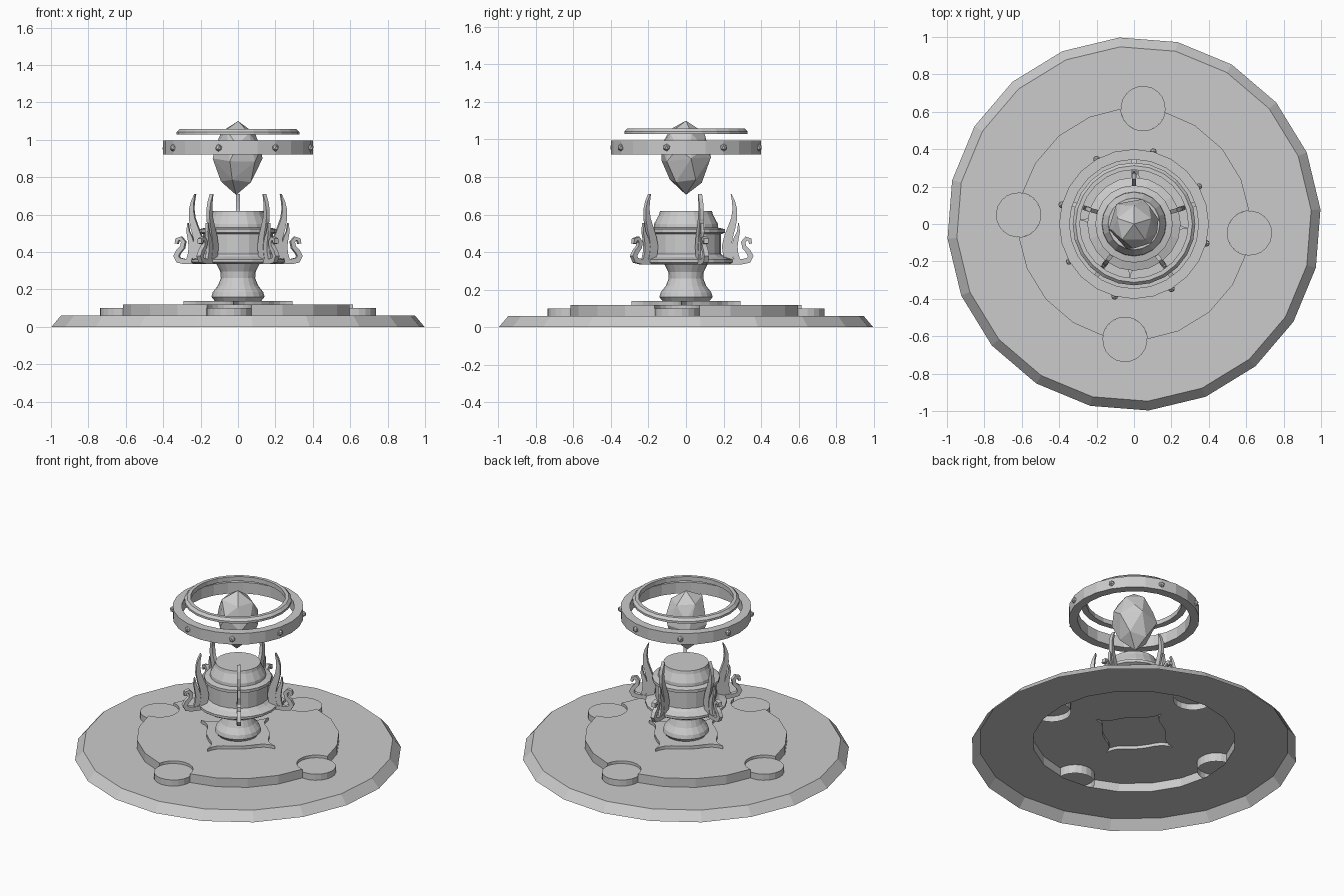
import bpy, bmesh, math, random
from mathutils import Vector

if "Cube" in bpy.data.objects:
    bpy.data.objects.remove(bpy.data.objects["Cube"])

random.seed(4)
stone = bpy.data.materials.new("grey_stone")
stone.diffuse_color = (0.6, 0.6, 0.6, 1)
stone.use_nodes = True
stone.node_tree.nodes["Principled BSDF"].inputs["Base Color"].default_value = stone.diffuse_color
TWIST = math.radians(-4.5)


def make(name, bm):
    me = bpy.data.meshes.new(name)
    bm.to_mesh(me)
    bm.free()
    ob = bpy.data.objects.new(name, me)
    bpy.context.collection.objects.link(ob)
    me.materials.append(stone)
    return ob


def polar(r, a, z=0.0):
    return Vector((r * math.cos(a), r * math.sin(a), z))


def lathe(name, prof, n=20, closed=False, start=0.0):
    """Spin (radius, height) points; closed joins last to first, r = 0 makes a cap."""
    bm = bmesh.new()
    rows = [[bm.verts.new(polar(r, start + math.tau * k / n, z)) for k in range(n)]
            for r, z in prof if r > 0]
    pairs = list(zip(rows, rows[1:] + rows[:1])) if closed else list(zip(rows, rows[1:]))
    for lo, hi in pairs:
        for k in range(n):
            j = (k + 1) % n
            bm.faces.new((lo[k], lo[j], hi[j], hi[k]))
    if prof[-1][0] == 0:
        bm.faces.new(rows[-1])
    return make(name, bm)


def open_slab(name, outline, z0, z1, hole=None):
    """Wall and top cap without a bottom; the cap may have a hole."""
    bm = bmesh.new()
    lo = [bm.verts.new((p.x, p.y, z0)) for p in outline]
    hi = [bm.verts.new((p.x, p.y, z1)) for p in outline]
    n = len(outline)
    for k in range(n):
        j = (k + 1) % n
        bm.faces.new((lo[k], lo[j], hi[j], hi[k]))
    edges = [bm.edges.get((hi[k], hi[(k + 1) % n])) for k in range(n)]
    if hole:
        inner = [bm.verts.new((p.x, p.y, z1)) for p in hole]
        edges += [bm.edges.new((inner[k], inner[k - 1])) for k in range(len(inner))]
    fill = bmesh.ops.triangle_fill(bm, edges=edges, use_beauty=True, normal=(0, 0, 1))
    for f in [g for g in fill["geom"] if isinstance(g, bmesh.types.BMFace)]:
        f.normal_update()
        if f.normal.z < 0:
            f.normal_flip()
    return make(name, bm)


# Base: open sloping rim and a flat ring
lathe("base_rim", [(1, 0), (0.95, 0.059), (0.62, 0.059)], start=math.radians(4.5))

# Raised dais with four round notches, each holding a low disc
R, NR = 0.62, 0.12
half = 2 * math.asin(NR / 2 / R)
sweep = math.acos(NR / 2 / R)
dais = []
for q in range(4):
    a = TWIST + q * math.pi / 2
    c = polar(R, a)
    for k in range(11):
        dais.append(c + polar(NR, a + math.pi + sweep * (1 - k / 5)))
    dais += [polar(R, a + math.radians(d)) for d in (27, 45, 63)]
    disc = [c + polar(NR, a + math.tau * k / 20) for k in range(20)]
    open_slab(f"notch_disc_{q + 1}", disc, 0.059, 0.1)

# Four-pointed plate with bracket-shaped edges
plate = []
for q in range(4):
    a = TWIST + q * math.pi / 2
    p0, p1 = polar(0.292, a), polar(0.292, a + math.pi / 2)
    inward = -(p0 + p1).normalized()
    for t, d in ((0, 0), (0.07, 0.018), (0.15, 0.03), (0.25, 0.03), (0.36, 0.02),
                 (0.5, 0.014), (0.64, 0.02), (0.75, 0.03), (0.85, 0.03), (0.93, 0.018)):
        plate.append(p0.lerp(p1, t) + inward * d)
open_slab("dais", dais, 0.059, 0.118, hole=plate)
open_slab("bracket_plate", plate, 0.118, 0.139)

# Pedestal stem, tray and drum
lathe("pedestal", [(0.125, 0.139), (0.142, 0.16), (0.135, 0.185), (0.108, 0.22),
                   (0.092, 0.26), (0.095, 0.295), (0.115, 0.335), (0.235, 0.335),
                   (0.25, 0.345), (0.25, 0.36), (0.205, 0.375), (0.187, 0.39),
                   (0.187, 0.495), (0.207, 0.503), (0.207, 0.522), (0.172, 0.53),
                   (0.17, 0.55), (0.143, 0.6), (0.138, 0.62), (0, 0.62)])


def ribbon(bm, path, angle, thick):
    """Flat upright plate around a (radius, height, half width) centre line."""
    left, right = [], []
    for i, (r, z, w) in enumerate(path):
        a, b = path[max(i - 1, 0)], path[min(i + 1, len(path) - 1)]
        d = Vector((b[0] - a[0], b[1] - a[1])).normalized()
        left.append((r - d.y * w, z + d.x * w))
        right.append((r + d.y * w, z - d.x * w))
    side = polar(thick / 2, angle + math.pi / 2)

    def vert(p, s):
        return bm.verts.new(polar(p[0], angle, p[1]) + side * s)
    rows = [(vert(l, -1), vert(r, -1), vert(r, 1), vert(l, 1)) for l, r in zip(left, right)]
    for a, b in zip(rows, rows[1:]):
        for k in range(4):
            j = (k + 1) % 4
            bm.faces.new((a[k], a[j], b[j], b[k]))
    bm.faces.new(rows[0][::-1])
    bm.faces.new(rows[-1])


# Five flame ornaments: tall tongue, short tongue and scrolled foot
TALL = [(0.235, 0.35, 0.02), (0.222, 0.39, 0.025), (0.217, 0.43, 0.026), (0.226, 0.48, 0.023),
        (0.243, 0.53, 0.02), (0.257, 0.58, 0.016), (0.26, 0.63, 0.012), (0.253, 0.67, 0.008),
        (0.24, 0.71, 0.002)]
SHORT = [(0.275, 0.355, 0.014), (0.262, 0.39, 0.017), (0.258, 0.43, 0.017),
         (0.268, 0.475, 0.013), (0.28, 0.51, 0.008), (0.28, 0.555, 0.002)]
SCROLL = [(0.18, 0.349, 0.014), (0.3, 0.349, 0.014), (0.333, 0.356, 0.015), (0.345, 0.378, 0.015),
          (0.332, 0.403, 0.013), (0.311, 0.425, 0.012), (0.305, 0.453, 0.012),
          (0.32, 0.472, 0.011), (0.34, 0.466, 0.01), (0.344, 0.445, 0.008)]
for i in range(5):
    bm = bmesh.new()
    ang = math.radians(90 + 72 * i)
    for path, thick in ((TALL, 0.022), (SHORT, 0.018), (SCROLL, 0.026)):
        ribbon(bm, path, ang, thick)
    bmesh.ops.recalc_face_normals(bm, faces=bm.faces)
    make(f"flame_ornament_{i + 1}", bm)

# Floating rings
lathe("lower_ring", [(0.345, 0.92), (0.4, 0.92), (0.4, 0.995), (0.345, 0.995)], 24, True)
lathe("upper_ring", [(0.29, 1.028), (0.328, 1.028), (0.328, 1.042), (0.312, 1.058),
                     (0.29, 1.058)], 24, True)

# Studs around the lower ring
for i in range(8):
    bm = bmesh.new()
    bmesh.ops.create_icosphere(bm, subdivisions=1, radius=0.02)
    bmesh.ops.translate(bm, verts=bm.verts, vec=polar(0.4, math.radians(30 + 45 * i), 0.957))
    make(f"ring_stud_{i + 1}", bm)

# Faceted floating crystal
bm = bmesh.new()
bm.verts.new((0, 0, 1.1))
bm.verts.new((-0.01, 0, 0.705))
for r, z, n, turn in ((0.1, 1.045, 5, 0.3), (0.128, 0.96, 5, 0.9), (0.138, 0.895, 6, 0.2),
                      (0.088, 0.775, 5, 0.6)):
    for k in range(n):
        bm.verts.new(polar(r * random.uniform(0.93, 1.05), turn + math.tau * k / n,
                           z + random.uniform(-0.015, 0.015)))
bmesh.ops.convex_hull(bm, input=bm.verts)
bmesh.ops.recalc_face_normals(bm, faces=bm.faces)
make("crystal", bm)
